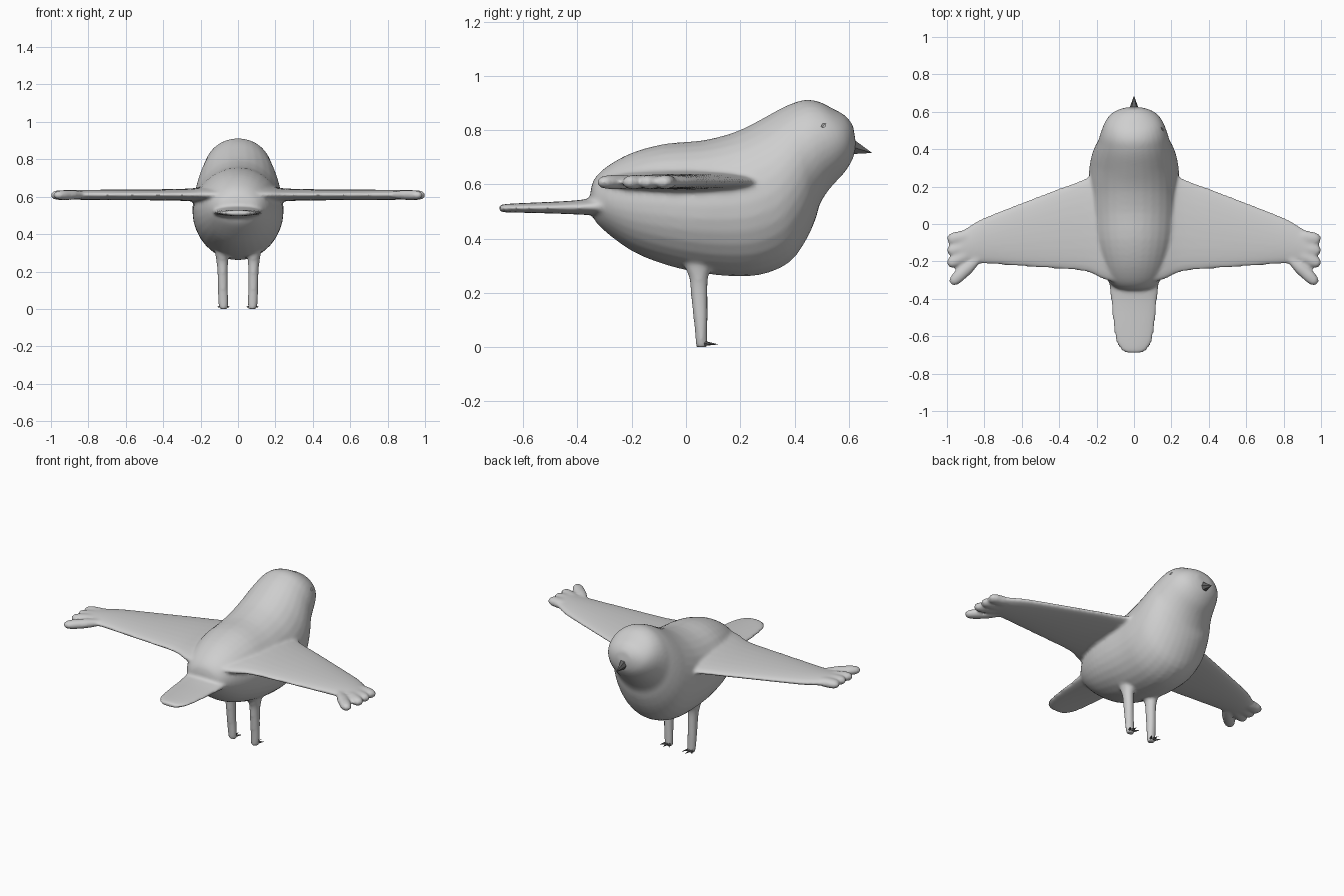
import bpy, bmesh, math
from mathutils import Vector as V

if "Cube" in bpy.data.objects:
    bpy.data.objects.remove(bpy.data.objects["Cube"])


def material(name, c):
    m = bpy.data.materials.new(name)
    m.diffuse_color = (c, c, c, 1)
    m.use_nodes = True
    m.node_tree.nodes["Principled BSDF"].inputs["Base Color"].default_value = m.diffuse_color
    return m


PLUMAGE = material("pale_grey", 0.62)
HORN = material("dark_grey", 0.12)


def spline(rows, steps=3):
    """Catmull-Rom resampling of rows of numbers."""
    out = []
    for i in range(len(rows) - 1):
        p = [rows[max(i - 1, 0)], rows[i], rows[i + 1], rows[min(i + 2, len(rows) - 1)]]
        for s in range(steps):
            t = s / steps
            out.append([0.5 * (2 * b + (c - a) * t + (2 * a - 5 * b + 4 * c - d) * t * t
                               + (3 * b - a - 3 * c + d) * t ** 3) for a, b, c, d in zip(*p)])
    return out + [list(rows[-1])]


def loft(bm, rings, seg=24):
    """Closed skin over elliptical rings (centre, half axis, half axis)."""
    loops = [[bm.verts.new(c + u * math.cos(k * math.tau / seg) + v * math.sin(k * math.tau / seg))
              for k in range(seg)] for c, u, v in rings]
    for a, b in zip(loops, loops[1:]):
        for k in range(seg):
            n = (k + 1) % seg
            bm.faces.new((a[k], a[n], b[n], b[k]))
    bm.faces.new(loops[0][::-1])
    bm.faces.new(loops[-1])


def spike(bm, base, tip, rx, rz, seg=6):
    """Pointed cone along a mostly forward direction."""
    d = (tip - base).normalized()
    side = d.cross(V((0, 0, 1))).normalized()
    up = side.cross(d)
    ring = [bm.verts.new(base + side * rx * math.cos(k * math.tau / seg)
                         + up * rz * math.sin(k * math.tau / seg)) for k in range(seg)]
    point = bm.verts.new(tip)
    for k in range(seg):
        bm.faces.new((ring[k], ring[(k + 1) % seg], point))
    bm.faces.new(ring[::-1])


def finish(bm, name, mat):
    bmesh.ops.recalc_face_normals(bm, faces=bm.faces)
    me = bpy.data.meshes.new(name)
    bm.to_mesh(me)
    bm.free()
    me.materials.append(mat)
    ob = bpy.data.objects.new(name, me)
    bpy.context.collection.objects.link(ob)
    return ob


bird = bmesh.new()

# Body and head: top y, top z, bottom y, bottom z, half width
body = [(-.352, .575, -.352, .525, .04), (-.338, .62, -.338, .47, .10),
        (-.29, .667, -.29, .42, .15), (-.2, .716, -.2, .355, .195),
        (-.08, .749, -.1, .312, .228), (.06, .762, .02, .28, .242),
        (.16, .786, .16, .262, .243), (.22, .81, .28, .268, .243),
        (.27, .836, .38, .312, .235), (.31, .858, .44, .39, .223),
        (.35, .88, .477, .47, .207), (.39, .898, .495, .53, .192),
        (.44, .912, .533, .588, .178), (.49, .905, .583, .642, .158),
        (.54, .88, .613, .69, .13), (.585, .855, .623, .725, .09),
        (.615, .82, .626, .755, .045)]
rings = []
for ty, tz, by, bz, w in spline(body):
    top, bot = V((0, ty, tz)), V((0, by, bz))
    rings.append(((top + bot) / 2, V((w, 0, 0)), (top - bot) / 2))
loft(bird, rings, 32)

# Tail: y, half width, z, half thickness
tail = [(-.2, .15, .52, .05), (-.32, .135, .518, .034), (-.42, .123, .515, .025),
        (-.54, .112, .514, .02), (-.63, .095, .513, .017), (-.672, .07, .512, .015),
        (-.69, .045, .512, .01)]
loft(bird, [(V((0, y, z)), V((w, 0, 0)), V((0, 0, t))) for y, w, z, t in spline(tail)])

# Wings: x, leading y, trailing y, half thickness
wing = [(.08, .36, -.32, .055), (.17, .335, -.295, .045), (.23, .265, -.265, .036),
        (.3, .228, -.25, .032), (.4, .192, -.242, .03), (.6, .115, -.228, .028),
        (.8, .035, -.213, .027), (.88, -.01, -.213, .026), (.935, -.045, -.222, .024)]
# Feather tips: start x, y, end x, y, radius
feathers = [(.86, -.06, .993, -.085, .036), (.86, -.11, .993, -.148, .034),
            (.86, -.15, .992, -.215, .034), (.83, -.18, .975, -.315, .034)]
# Legs: z, y, half width, half depth, x
leg = [(.38, .05, .05, .07, .088), (.3, .045, .037, .05, .086), (.25, .047, .031, .034, .084),
       (.19, .049, .028, .031, .082), (.1, .054, .027, .026, .081), (.05, .056, .027, .023, .079),
       (.0, .058, .025, .021, .078)]
for s in (-1, 1):
    loft(bird, [(V((s * x, (a + b) / 2, .61)), V((0, (a - b) / 2, 0)), V((0, 0, t)))
                for x, a, b, t in spline(wing)])
    for x0, y0, x1, y1, r in feathers:
        a, b = V((s * x0, y0, .61)), V((s * x1, y1, .608))
        side = (b - a).normalized().cross(V((0, 0, 1)))
        loft(bird, [(a.lerp(b, t), side * r * k, V((0, 0, .027 * k)))
                    for t, k in ((0, .7), (.4, 1), (.75, 1), (.92, .85), (1.03, .45))], 16)
    loft(bird, [(V((s * x, y, z)), V((w, 0, 0)), V((0, d, 0)))
                for z, y, w, d, x in spline(leg)])

bird_body = finish(bird, "bird_body", PLUMAGE)

# Fuse the parts into one soft skin
mod = bird_body.modifiers.new("fuse", 'REMESH')
mod.mode = 'VOXEL'
mod.voxel_size = .0095
mod.use_smooth_shade = True
mod = bird_body.modifiers.new("soften", 'SMOOTH')
mod.factor = .5
mod.iterations = 6

# Small eye notch on one side of the head
bm = bmesh.new()
spike(bm, V((.158, .525, .838)), V((.148, .482, .79)), .014, .014, 5)
notch = finish(bm, "eye_notch_cutter", PLUMAGE)
notch.hide_render = True
notch.hide_viewport = True
mod = bird_body.modifiers.new("eye_notch", 'BOOLEAN')
mod.operation = 'DIFFERENCE'
mod.object = notch

# Beak
bm = bmesh.new()
spike(bm, V((0, .612, .738)), V((0, .686, .716)), .027, .032, 6)
finish(bm, "beak", HORN)

# Claws, three toes to a foot
bm = bmesh.new()
for s in (-1, 1):
    for dx in (-.034, 0, .034):
        spike(bm, V((s * .078 + dx * .3, .066, .014)),
              V((s * .078 + dx, .121 - abs(dx) * .5, .01)), .009, .01, 5)
finish(bm, "claws", HORN)
